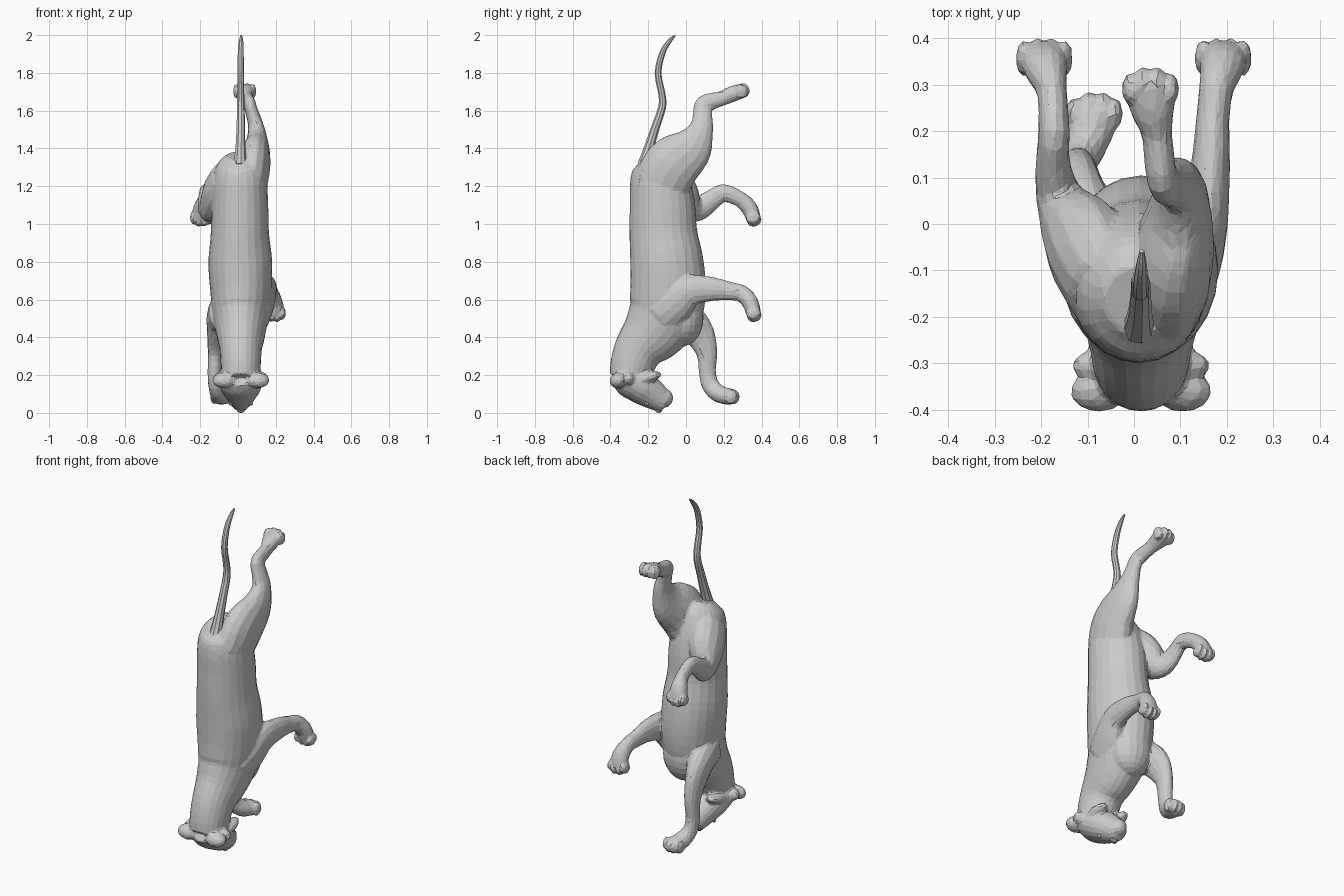
import bpy, bmesh, math
from mathutils import Vector, Matrix

CX = 0.015  # body midline


def new_object(name, bm):
    bmesh.ops.recalc_face_normals(bm, faces=bm.faces)
    me = bpy.data.meshes.new(name)
    bm.to_mesh(me)
    bm.free()
    ob = bpy.data.objects.new(name, me)
    bpy.context.collection.objects.link(ob)
    return ob


def spline(pts, steps):
    # Catmull-Rom through (x, y, z, width, depth) stations
    out = []
    P = [Vector(p) for p in pts]
    for i in range(len(P) - 1):
        a, b, c, d = P[max(i - 1, 0)], P[i], P[i + 1], P[min(i + 2, len(P) - 1)]
        for s in range(steps):
            t = s / steps
            out.append(0.5 * (2 * b + (c - a) * t + (2 * a - 5 * b + 4 * c - d) * t * t
                              + (3 * b - a - 3 * c + d) * t ** 3))
    return out + [P[-1]]


def loft(bm, pts, sides=16, steps=4):
    # elliptical tube along a path; width runs along x
    st = spline(pts, steps)
    rings = []
    for i, p in enumerate(st):
        t = Vector((st[min(i + 1, len(st) - 1)] - st[max(i - 1, 0)])[:3]).normalized()
        side = (Vector((1, 0, 0)) - t * t.x).normalized()
        up = t.cross(side)
        c = Vector(p[:3])
        rings.append([bm.verts.new(c + side * p[3] * math.cos(a) + up * p[4] * math.sin(a))
                      for a in (2 * math.pi * k / sides for k in range(sides))])
    for r, q in zip(rings, rings[1:]):
        for k in range(sides):
            n = (k + 1) % sides
            bm.faces.new((r[k], r[n], q[n], q[k]))
    bm.faces.new(rings[0][::-1])
    bm.faces.new(rings[-1])


def ball(bm, c, r, tilt=0.0, u=14, v=9):
    m = Matrix.Translation(c) @ Matrix.Rotation(tilt, 4, 'X') @ Matrix.Diagonal((*r, 1))
    bmesh.ops.create_uvsphere(bm, u_segments=u, v_segments=v, radius=1, matrix=m)


def leg(bm, pts):
    loft(bm, pts, 14)
    # four toes at the end of the paw
    tip, prev = Vector(pts[-1][:3]), Vector(pts[-2][:3])
    d = (tip - prev).normalized()
    tilt = math.atan2(d.z, d.y)
    for dx, f in ((-0.043, -0.002), (-0.015, 0.012), (0.015, 0.012), (0.043, -0.002)):
        ball(bm, tip + d * f + Vector((dx, 0, 0)), (0.019, 0.034, 0.04), tilt)


bm = bmesh.new()
# torso and neck, rump at the top
loft(bm, [
    (.01, -.165, 1.36, .075, .08), (.01, -.152, 1.315, .12, .13),
    (.01, -.140, 1.23, .143, .158), (.01, -.125, 1.10, .15, .173),
    (.01, -.120, 0.95, .154, .18), (.012, -.102, 0.80, .169, .194),
    (CX, -.095, 0.65, .162, .20), (CX, -.112, 0.53, .15, .195),
    (CX, -.172, 0.43, .132, .17), (CX, -.248, 0.34, .112, .132),
    (CX, -.285, 0.25, .106, .118), (CX, -.303, 0.18, .10, .103)], 24)
# breast
ball(bm, (CX, -.012, 0.505), (.125, .105, .15), 0, 20, 12)
# head, from skull to muzzle
loft(bm, [
    (CX, -.35, .205, .085, .07), (CX, -.30, .175, .114, .092),
    (CX, -.235, .135, .106, .089), (CX, -.18, .10, .082, .08),
    (CX, -.135, .07, .06, .067), (CX, -.105, .052, .048, .052)], 20)
ball(bm, (CX, -.112, .078), (.048, .045, .05))
# ears and cheek ruffs
for s in (-1, 1):
    ball(bm, (CX + s * .09, -.36, .172), (.063, .046, .04), 0.5)
    ball(bm, (CX + s * .085, -.305, .182), (.064, .036, .04))
    ball(bm, (CX + s * .07, -.215, .185), (.042, .09, .03), 0.25)
# raised hind leg
leg(bm, [
    (.065, -.135, 1.20, .088, .148), (.082, -.075, 1.31, .09, .152),
    (.10, .025, 1.40, .067, .12), (.098, .08, 1.50, .045, .067),
    (.078, .088, 1.58, .035, .052), (.06, .10, 1.635, .034, .05),
    (.05, .19, 1.665, .033, .04), (.04, .245, 1.688, .048, .043),
    (.035, .293, 1.704, .055, .04)])
# folded hind leg
leg(bm, [
    (-.06, -.14, 1.24, .083, .122), (-.095, -.06, 1.17, .093, .122),
    (-.135, .01, 1.10, .072, .093), (-.165, .07, 1.085, .048, .068),
    (-.175, .135, 1.128, .037, .054), (-.172, .20, 1.164, .034, .048),
    (-.177, .285, 1.132, .033, .042), (-.19, .335, 1.085, .048, .044),
    (-.193, .357, 1.03, .055, .04)])
# outstretched front leg
leg(bm, [
    (.095, -.13, .52, .076, .115), (.126, -.06, .58, .068, .105),
    (.152, .02, .645, .052, .085), (.165, .13, .656, .042, .066),
    (.17, .23, .645, .036, .05), (.178, .295, .632, .038, .045),
    (.19, .34, .585, .048, .044), (.192, .358, .525, .055, .04)])
# hanging front leg
leg(bm, [
    (-.08, -.10, .54, .073, .113), (-.10, .0, .50, .068, .093),
    (-.115, .07, .42, .049, .083), (-.12, .11, .32, .04, .057),
    (-.125, .113, .22, .036, .046), (-.12, .13, .145, .038, .047),
    (-.10, .18, .098, .048, .047), (-.085, .24, .086, .055, .044)])
body = new_object("body", bm)

# fuse the parts into one faceted skin
m = body.modifiers.new("Fuse", 'REMESH')
m.mode, m.voxel_size = 'VOXEL', 0.008
m = body.modifiers.new("Blend", 'SMOOTH')
m.factor, m.iterations = 0.5, 5
m = body.modifiers.new("Facet", 'DECIMATE')
m.ratio = 0.055

# tail
bm = bmesh.new()
loft(bm, [
    (.01, -.225, 1.31, .036, .034), (.012, -.200, 1.39, .028, .028),
    (.014, -.162, 1.51, .023, .023), (.014, -.126, 1.62, .021, .021),
    (.014, -.128, 1.69, .019, .019), (.014, -.148, 1.80, .018, .018),
    (.014, -.125, 1.905, .016, .016), (.016, -.09, 1.965, .012, .012),
    (.017, -.058, 1.998, .005, .005)], 9, 3)
new_object("tail", bm)

# eyes and nose
bm = bmesh.new()
for s in (-1, 1):
    ball(bm, (CX + s * .052, -.208, .05), (.013, .012, .011), 0, 8, 6)
new_object("eyes", bm)
bm = bmesh.new()
ball(bm, (CX, -.148, .018), (.024, .022, .017), -.5, 8, 6)
new_object("nose", bm)
